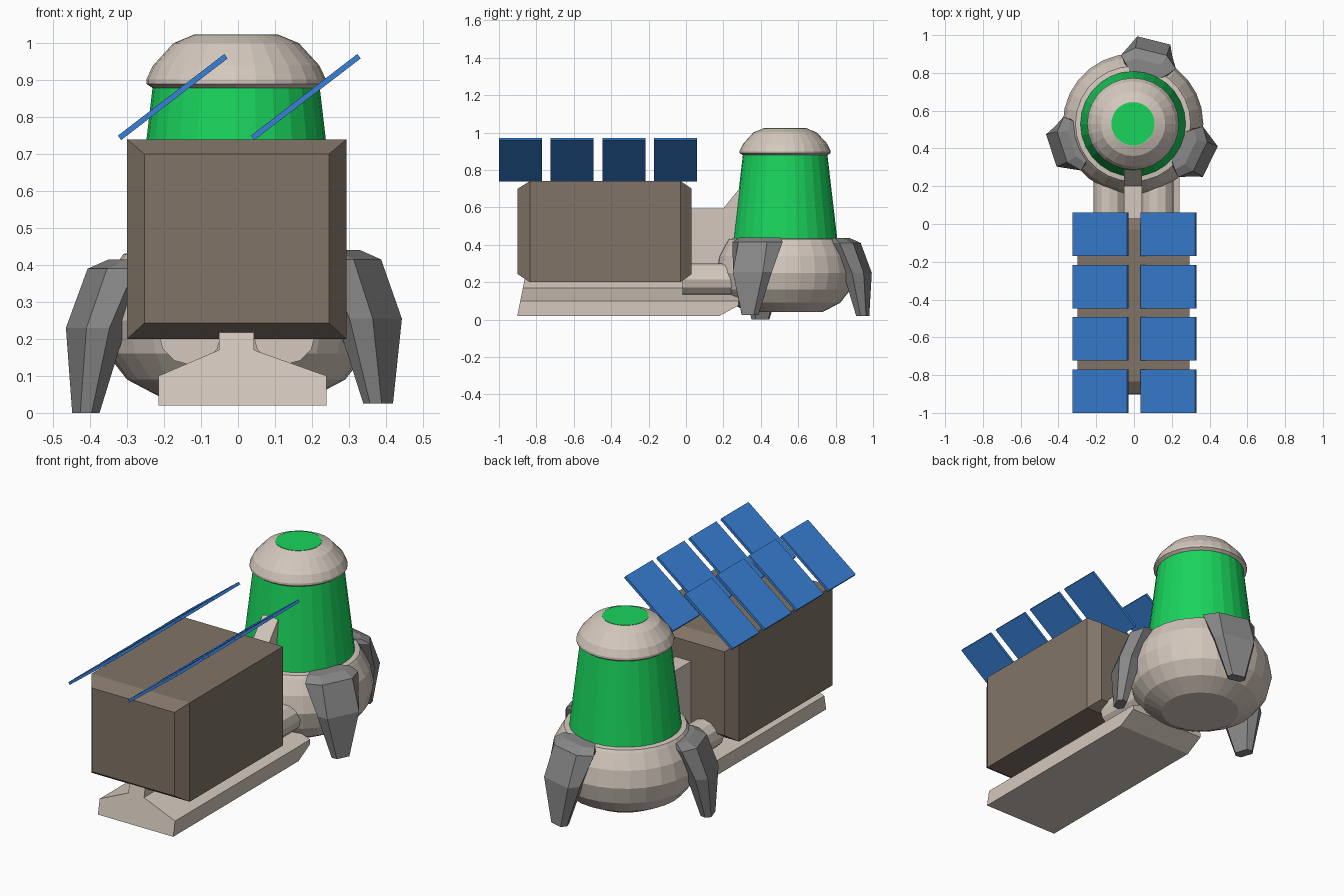
import bpy
from math import cos, sin, pi, radians

if "Cube" in bpy.data.objects:
    bpy.data.objects.remove(bpy.data.objects["Cube"])

def mat(name, rgb):
    m = bpy.data.materials.new(name)
    m.diffuse_color = (*rgb, 1)
    m.use_nodes = True
    m.node_tree.nodes["Principled BSDF"].inputs["Base Color"].default_value = m.diffuse_color
    return m

BEIGE = mat("beige", (0.66, 0.58, 0.51))
GREEN = mat("green", (0.01, 0.66, 0.11))
BROWN = mat("brown", (0.22, 0.175, 0.135))
BLUE = mat("blue", (0.04, 0.22, 0.68))
GREY = mat("grey", (0.25, 0.25, 0.25))
TX, TY = -0.005, 0.53  # tower axis

def loft(name, rings, material):
    """Skin a stack of equal-sized rings and cap both ends."""
    n = len(rings[0])
    verts = [p for r in rings for p in r]
    faces = [(k*n + i, k*n + (i+1) % n, (k+1)*n + (i+1) % n, (k+1)*n + i)
             for k in range(len(rings) - 1) for i in range(n)]
    faces += [tuple(reversed(range(n))), tuple(range(len(verts) - n, len(verts)))]
    me = bpy.data.meshes.new(name)
    me.from_pydata(verts, [], faces)
    me.materials.append(material)
    ob = bpy.data.objects.new(name, me)
    bpy.context.collection.objects.link(ob)
    return ob

def turned(name, profile, material, n=28):
    return loft(name, [[(TX + r*cos(2*pi*i/n), TY + r*sin(2*pi*i/n), z)
                        for i in range(n)] for r, z in profile], material)

# Round tower: bowl, tapered tank, cap and top light
turned("tower_bowl", [(0.20, 0.04), (0.295, 0.09), (0.35, 0.16), (0.372, 0.25),
                      (0.355, 0.34), (0.315, 0.415), (0.305, 0.43), (0.27, 0.435)], BEIGE)
turned("tank", [(0.28, 0.42), (0.225, 0.89)], GREEN)
turned("tower_cap", [(0.225, 0.878), (0.243, 0.89), (0.243, 0.902), (0.225, 0.94),
                     (0.17, 1.0), (0.117, 1.022)], BEIGE)
turned("top_light", [(0.115, 1.0), (0.115, 1.024)], GREEN)

# Three claw legs lofted down from the bowl rim
def leg(name, angle, drop):
    a = radians(angle)
    rings = []
    for z, r_in, r_out, w_in, w_out in [(0.435, 0.27, 0.34, 0.12, 0.07),
                                        (0.41, 0.28, 0.395, 0.15, 0.085),
                                        (0.25, 0.34, 0.455, 0.115, 0.09),
                                        (0.02, 0.40, 0.455, 0.05, 0.035)]:
        r_mid = r_in + 0.5*(r_out - r_in)
        sec = [(r_in, -0.7*w_in), (r_mid, -w_in), (r_out, -w_out),
               (r_out, w_out), (r_mid, w_in), (r_in, 0.7*w_in)]
        rings.append([(TX + r*cos(a) - t*sin(a), TY + r*sin(a) + t*cos(a), z + drop)
                      for r, t in sec])
    loft(name, rings[::-1], GREY)

leg("leg_back", 76, 0)
leg("leg_left", 198, -0.02)
leg("leg_right", -26, 0.005)

# Cargo box with chamfered ends
def rect(y, x0, x1, z0, z1):
    return [(x0, y, z0), (x0, y, z1), (x1, y, z1), (x1, y, z0)]

big, small = (-0.30, 0.293, 0.20, 0.74), (-0.253, 0.246, 0.243, 0.70)
loft("cargo_box", [rect(-0.90, *small), rect(-0.835, *big),
                   rect(-0.03, *big), rect(0.03, *small)], BROWN)

# Base rail: flat foot with a narrow stem, undercut at the tower end
rail = [(-0.215, 0.02), (-0.215, 0.10), (-0.052, 0.17), (-0.052, 0.23),
        (0.043, 0.23), (0.043, 0.17), (0.24, 0.10), (0.24, 0.02)]
loft("base_rail", [[(x, -0.902 + 0.2*(z - 0.02), z) for x, z in rail],
                   [(x, 0.18, z) for x, z in rail],
                   [(x, 0.28, max(z, 0.075)) for x, z in rail]], BEIGE)

# Spine joining box and tower
spine = [(0.0, 0.20), (0.0, 0.595), (0.20, 0.595), (0.285, 0.70), (0.36, 0.70), (0.36, 0.20)]
loft("spine", [[(x, y, z) for y, z in spine] for x in (0.043, -0.052)], BEIGE)

# Twin pipes
for side, x in (("left", -0.13), ("right", 0.125)):
    loft("pipe_" + side, [[(x + 0.085*sin(2*pi*i/12), y, 0.215 + 0.085*cos(2*pi*i/12))
                           for i in range(12)] for y in (-0.02, 0.32)], BEIGE)

# Solar panels: two tilted rows of four
for row, x0 in (("left", -0.325), ("right", 0.035)):
    for k in range(4):
        y = -1.0 + 0.2767*k
        sec = [(x0, 0.75), (x0 + 0.288, 0.971), (x0 + 0.297, 0.959), (x0 + 0.009, 0.738)]
        loft(f"solar_panel_{row}_{k + 1}", [[(x, yy, z) for x, z in sec]
                                           for yy in (y, y + 0.23)], BLUE)

# Make all faces point outward
import bmesh
for ob in bpy.context.collection.objects:
    bm = bmesh.new()
    bm.from_mesh(ob.data)
    bmesh.ops.recalc_face_normals(bm, faces=bm.faces)
    bm.to_mesh(ob.data)
    bm.free()
